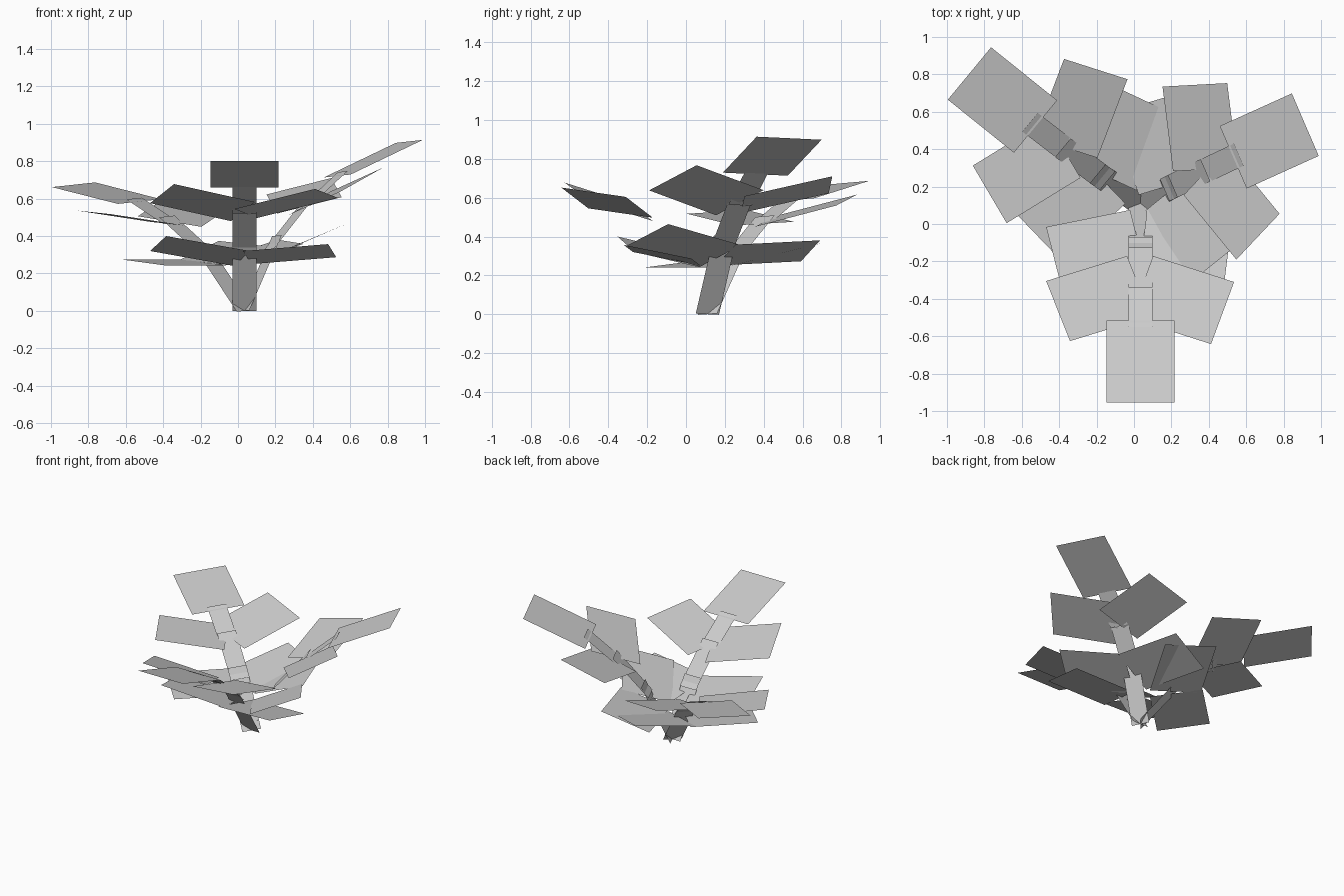
import bpy
from math import radians
from mathutils import Vector, Matrix

if "Cube" in bpy.data.objects:
    bpy.data.objects.remove(bpy.data.objects["Cube"])

BASE = Vector((0.035, 0.11, 0.0))
STEM_W = 0.13


def quad(name, corner, u, v, mat):
    """Flat four-sided card from one corner and two edge vectors."""
    c, u, v = Vector(corner), Vector(u), Vector(v)
    pts = [mat @ p for p in (c, c + u, c + u + v, c + v)]
    mesh = bpy.data.meshes.new(name)
    mesh.from_pydata(pts, [], [(0, 1, 2, 3)])
    if mesh.polygons[0].normal.z < 0:
        mesh.flip_normals()
    obj = bpy.data.objects.new(name, mesh)
    bpy.context.collection.objects.link(obj)


# stem cards, side profile: start (y, z) and end (y, z)
STEMS = [((0, 0), (-0.237, 0.38)),
         ((-0.18, 0.31), (-0.45, 0.56)),
         ((-0.425, 0.52), (-0.66, 0.68))]

# leaf cards: inner corner, outward edge, forward edge
LEAVES = {
    "lower_left_leaf": ((-0.056, -0.035, 0.24), (-0.449, -0.091, 0.08), (0.086, -0.337, 0.08)),
    "lower_right_leaf": ((0.035, -0.035, 0.25), (0.455, -0.048, 0.037), (-0.043, -0.348, 0.07)),
    "upper_left_leaf": ((-0.072, -0.281, 0.48), (-0.433, -0.134, 0.096), (0.128, -0.321, 0.102)),
    "upper_right_leaf": ((0.067, -0.281, 0.497), (0.433, -0.139, 0.107), (-0.123, -0.332, 0.048)),
    "tip_leaf": ((-0.182, -0.625, 0.66), (0.364, 0, 0), (0, -0.44, 0.14)),
}

# the same frond three times: turn, droop, roll in degrees
FRONDS = {"front": (0, 0, 0), "back_left": (230, 6.4, 4), "right": (113.5, -6, 2.5)}

for side, (turn, droop, roll) in FRONDS.items():
    mat = (Matrix.Translation(BASE) @ Matrix.Rotation(radians(turn), 4, 'Z')
           @ Matrix.Rotation(radians(droop), 4, 'X') @ Matrix.Rotation(radians(roll), 4, 'Y'))
    for i, ((y0, z0), (y1, z1)) in enumerate(STEMS):
        quad(f"{side}_stem_{i + 1}", (-STEM_W / 2, y0, z0), (STEM_W, 0, 0),
             (0, y1 - y0, z1 - z0), mat)
    for name, (corner, u, v) in LEAVES.items():
        quad(f"{side}_{name}", corner, u, v, mat)
